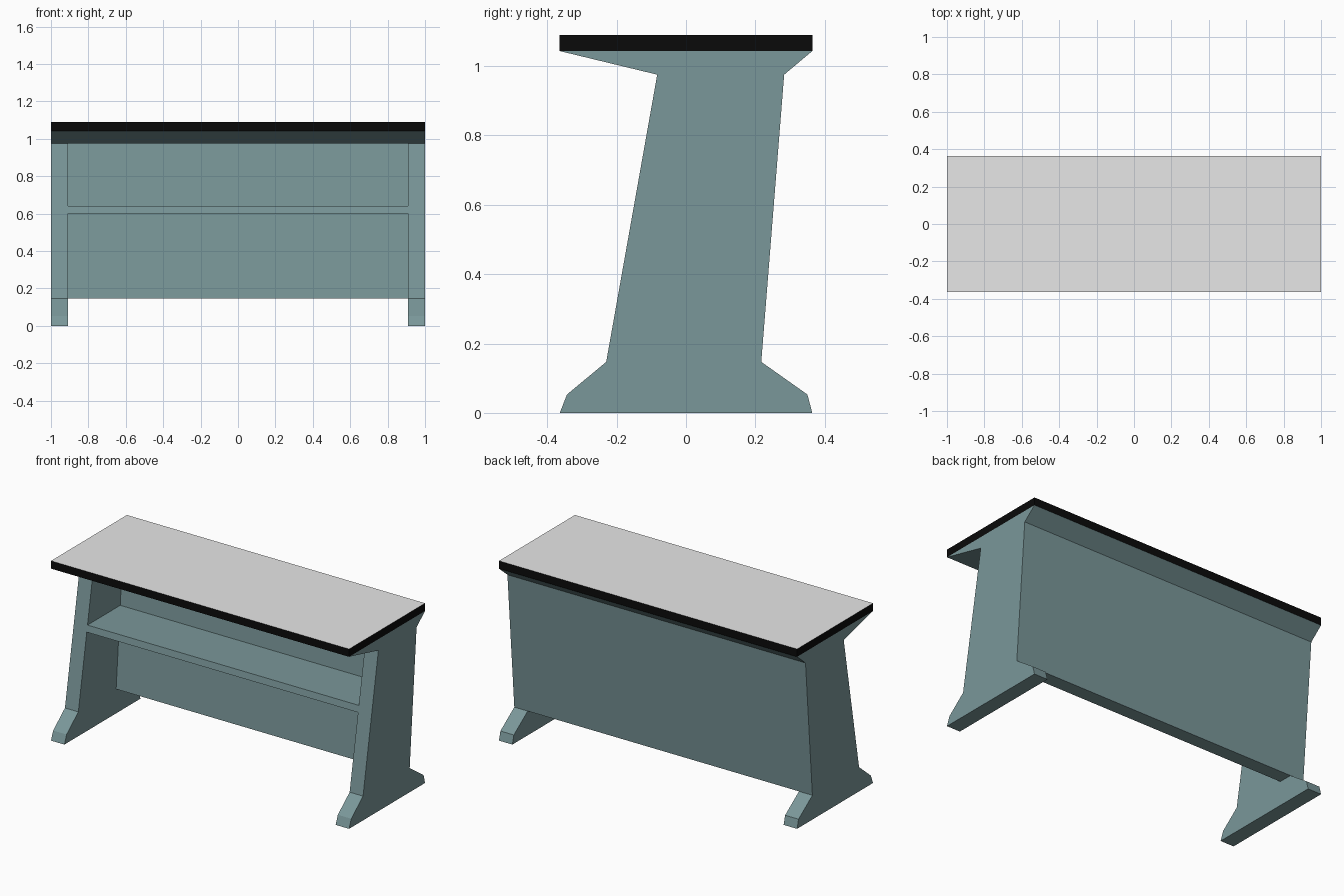
import bpy
import bmesh

cube = bpy.data.objects.get("Cube")
if cube:
    bpy.data.objects.remove(cube, do_unlink=True)


def material(name, rgb):
    m = bpy.data.materials.new(name)
    m.use_nodes = True
    color = (*rgb, 1)
    m.diffuse_color = color
    m.node_tree.nodes["Principled BSDF"].inputs["Base Color"].default_value = color
    return m


teal = material("grey_teal", (0.195, 0.31, 0.32))
black = material("black_edge", (0.003, 0.003, 0.003))
grey = material("light_grey_top", (0.82, 0.82, 0.82))


def prism(name, profile, half_width, mats):
    """Extrude a (y, z) profile along x, centred on x = 0."""
    bm = bmesh.new()
    face = bm.faces.new([bm.verts.new((-half_width, y, z)) for y, z in profile])
    ext = bmesh.ops.extrude_face_region(bm, geom=[face])
    moved = [v for v in ext["geom"] if isinstance(v, bmesh.types.BMVert)]
    bmesh.ops.translate(bm, verts=moved, vec=(2 * half_width, 0, 0))
    bmesh.ops.recalc_face_normals(bm, faces=bm.faces)
    mesh = bpy.data.meshes.new(name)
    bm.to_mesh(mesh)
    bm.free()
    for m in mats:
        mesh.materials.append(m)
    obj = bpy.data.objects.new(name, mesh)
    bpy.context.collection.objects.link(obj)
    return obj


FOOT, NECK, TOP = 0.147, 0.975, 1.043   # key heights
SHELF_LOW, SHELF_HIGH = 0.60, 0.64
PANEL = 0.085                           # back panel thickness
INNER = 0.91                            # inner face of the legs


def inner_back(z):
    """Inner surface of the leaning back panel."""
    return 0.217 + (z - FOOT) / (NECK - FOOT) * 0.066 - PANEL


# Body: side outline across the full width
body = prism("desk_frame", [
    (-0.364, 0), (0.364, 0), (0.35, 0.053), (0.217, FOOT), (0.283, NECK),
    (0.364, TOP), (-0.364, TOP), (-0.083, NECK), (-0.23, FOOT), (-0.343, 0.053),
], 1, [teal])

# Hollows: open compartment above the shelf, knee space below it
upper = prism("upper_cutter", [
    (-0.6, SHELF_HIGH), (inner_back(SHELF_HIGH), SHELF_HIGH),
    (inner_back(NECK), NECK), (-0.6, NECK),
], INNER, [teal])
lower = prism("lower_cutter", [
    (-0.6, -0.1), (0.6, -0.1), (0.6, FOOT), (inner_back(FOOT), FOOT),
    (inner_back(SHELF_LOW), SHELF_LOW), (-0.6, SHELF_LOW),
], INNER, [teal])

bpy.context.view_layer.objects.active = body
for cutter in (upper, lower):
    cutter.hide_render = True
    mod = body.modifiers.new("hollow", "BOOLEAN")
    mod.operation = "DIFFERENCE"
    mod.solver = "EXACT"
    mod.object = cutter
    bpy.ops.object.modifier_apply(modifier=mod.name)
    bpy.data.objects.remove(cutter, do_unlink=True)

# Tabletop: black edge band with a light upper face
top = prism("tabletop", [
    (-0.364, TOP), (0.364, TOP), (0.364, 1.09), (-0.364, 1.09),
], 1, [black, grey])
for p in top.data.polygons:
    p.material_index = int(p.normal.z > 0.5)
